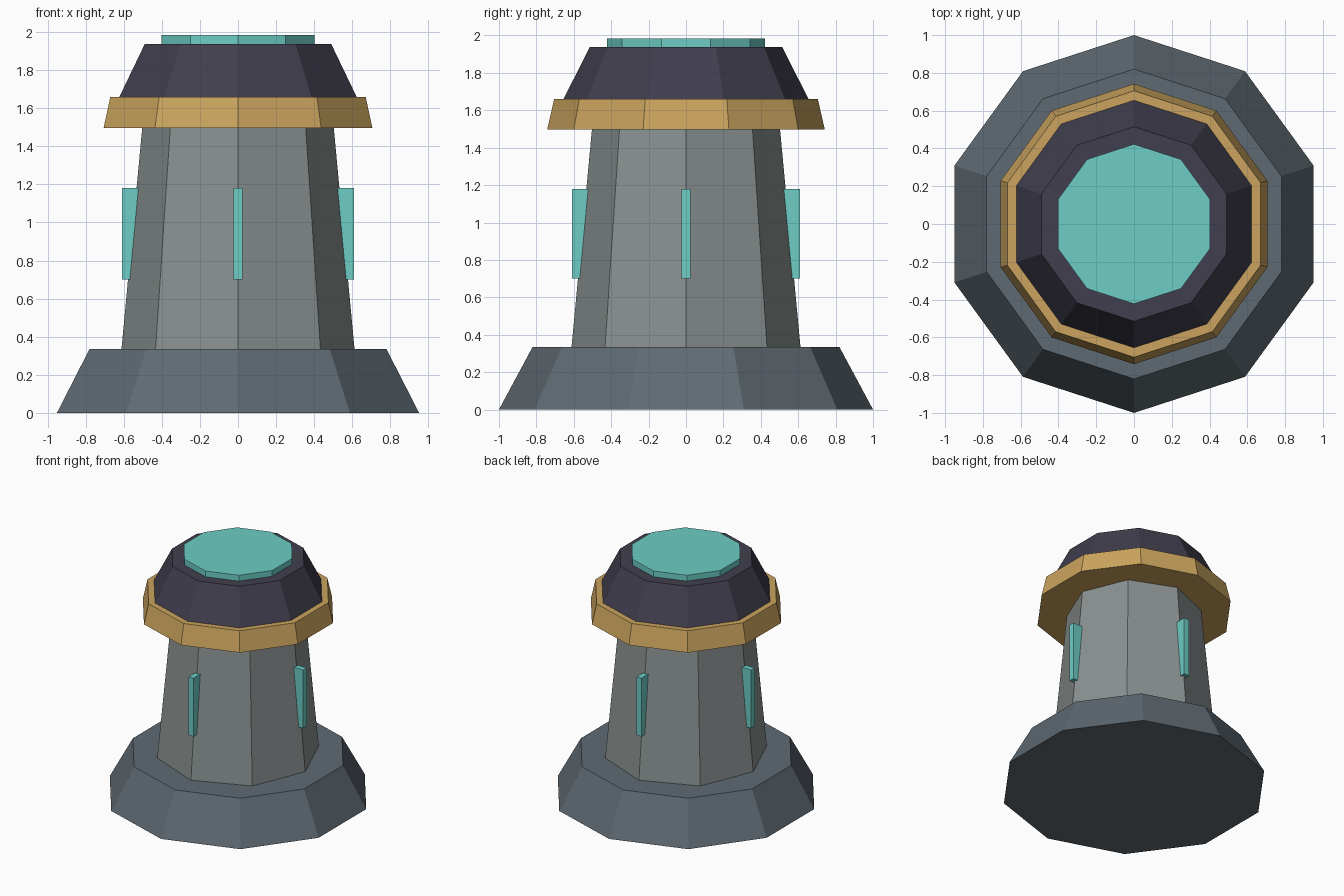
import bpy
import bmesh
from math import pi, cos, sin
from mathutils import Matrix

old = bpy.data.objects.get("Cube")
if old:
    bpy.data.objects.remove(old, do_unlink=True)


def material(name, hex_code):
    """Flat material from an sRGB hex colour, stored as linear values."""
    srgb = [int(hex_code[i:i + 2], 16) / 255 for i in (0, 2, 4)]
    colour = [c / 12.92 if c < 0.04 else ((c + 0.055) / 1.055) ** 2.4 for c in srgb]
    mat = bpy.data.materials.new(name)
    mat.use_nodes = True
    mat.diffuse_color = (*colour, 1)
    mat.node_tree.nodes["Principled BSDF"].inputs["Base Color"].default_value = (*colour, 1)
    return mat


def add_object(name, bm, mat):
    bmesh.ops.recalc_face_normals(bm, faces=bm.faces)
    mesh = bpy.data.meshes.new(name)
    bm.to_mesh(mesh)
    bm.free()
    mesh.materials.append(mat)
    obj = bpy.data.objects.new(name, mesh)
    bpy.context.collection.objects.link(obj)
    return obj


def frustum(name, sides, r_low, r_high, z_low, z_high, mat):
    """Tapered prism with one corner pointing to the back."""
    bm = bmesh.new()
    rings = []
    for r, z in ((r_low, z_low), (r_high, z_high)):
        angles = [pi / 2 + 2 * pi * i / sides for i in range(sides)]
        rings.append([bm.verts.new((r * cos(a), r * sin(a), z)) for a in angles])
    low, high = rings
    bm.faces.new(low)
    bm.faces.new(high)
    for i in range(sides):
        j = (i + 1) % sides
        bm.faces.new((low[i], low[j], high[j], high[i]))
    return add_object(name, bm, mat)


def fin(name, angle, mat):
    """Upright glowing bar set into a corner of the column."""
    bm = bmesh.new()
    bmesh.ops.create_cube(bm, size=1)
    place = (Matrix.Rotation(angle, 4, 'Z') @ Matrix.Translation((0.55, 0, 0.94))
             @ Matrix.Diagonal((0.12, 0.046, 0.48, 1)))
    bm.transform(place)
    return add_object(name, bm, mat)


slate = material("slate grey", "5F6A72")
stone = material("stone grey", "8A9291")
gold = material("dull gold", "CBA45E")
dark = material("dark violet grey", "403E4D")
teal = material("glowing teal", "6DCDC5")

# Stacked tower parts
frustum("base", 10, 1.0, 0.82, 0, 0.335, slate)
frustum("column", 8, 0.612, 0.503, 0.335, 1.497, stone)
frustum("collar", 10, 0.742, 0.705, 1.497, 1.66, gold)
frustum("cap", 10, 0.655, 0.515, 1.66, 1.937, dark)
frustum("top_light", 10, 0.423, 0.423, 1.937, 1.985, teal)

# Light bars on the four sides
for i, side in enumerate(("left", "back", "right", "front")):
    fin(side + "_light_bar", i * pi / 2, teal)
